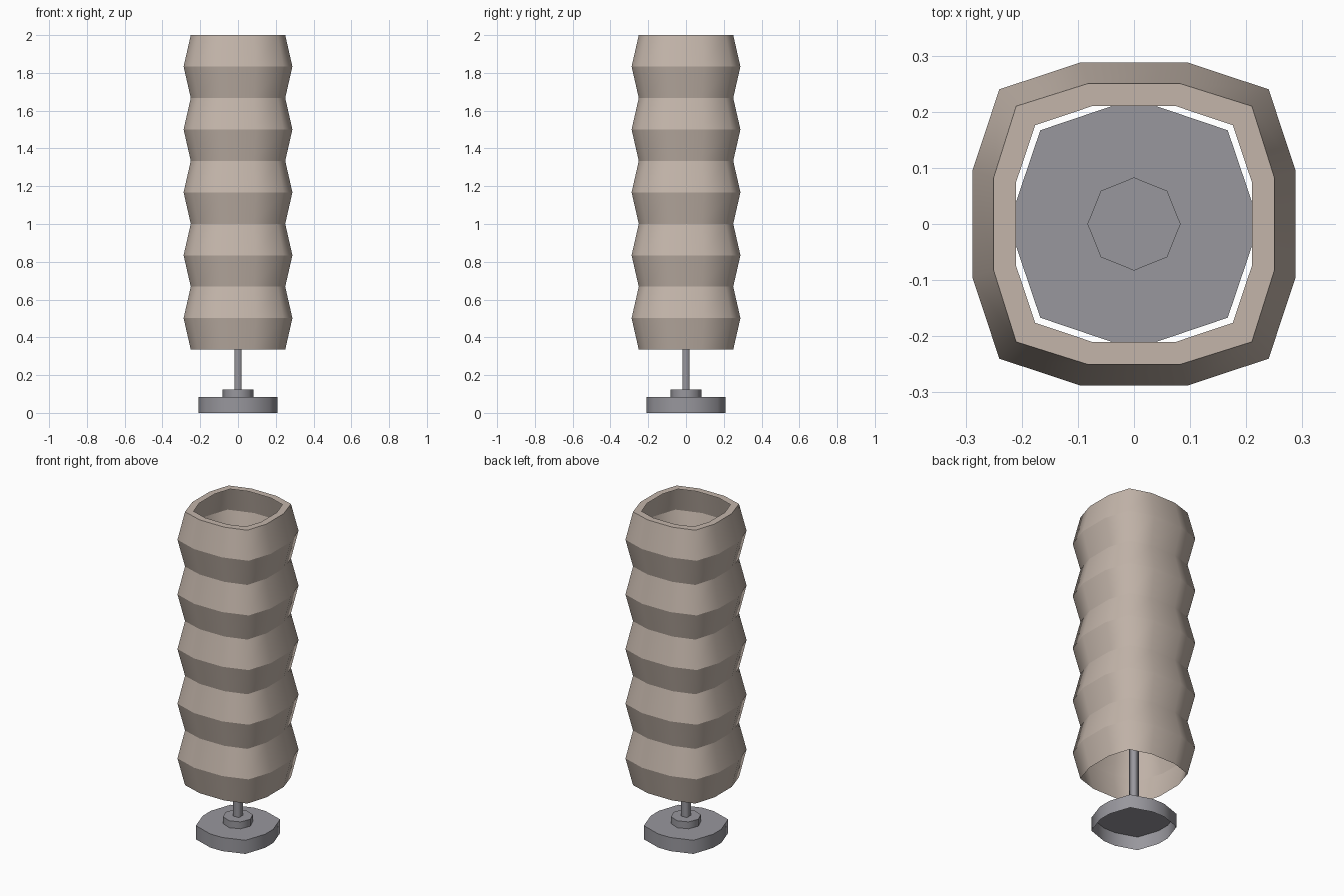
import bpy
import bmesh

cube = bpy.data.objects.get("Cube")
if cube:
    bpy.data.objects.remove(cube, do_unlink=True)


def material(name, rgb):
    mat = bpy.data.materials.new(name)
    mat.use_nodes = True
    mat.diffuse_color = (*rgb, 1)
    mat.node_tree.nodes["Principled BSDF"].inputs["Base Color"].default_value = (*rgb, 1)
    return mat


def squircle(side, flat, corner):
    """Twelve-sided rounded square: two points per side and one per corner."""
    points = []
    x, y, c = side, flat, corner
    for cx, sx in ((1, 0), (0, 1), (-1, 0), (0, -1)):
        # rotate one quarter of the outline to each side
        for px, py in ((x, -y), (x, y), (c, c)):
            points.append((px * cx - py * sx, px * sx + py * cx))
    return points


def loft(name, rings, mat, cap_top=False):
    """Skin (outline, z) rings; smooth around, sharp between the bands."""
    bm = bmesh.new()
    loops = [[bm.verts.new((x, y, z)) for x, y in outline] for outline, z in rings]
    n = len(loops[0])
    for low, high in zip(loops, loops[1:]):
        for i in range(n):
            j = (i + 1) % n
            bm.faces.new((low[i], low[j], high[j], high[i]))
    if cap_top:
        bm.faces.new(loops[-1])
    for face in bm.faces:
        face.smooth = True
    for loop in loops:
        for i in range(n):
            bm.edges.get((loop[i], loop[(i + 1) % n])).smooth = False
    mesh = bpy.data.meshes.new(name)
    bm.to_mesh(mesh)
    bm.free()
    mesh.materials.append(mat)
    obj = bpy.data.objects.new(name, mesh)
    bpy.context.collection.objects.link(obj)
    return obj


paper = material("warm paper", (0.546, 0.462, 0.402))
metal = material("grey metal", (0.314, 0.309, 0.337))

# Pleated shade, open below, with a flat inner lip at the top
narrow = squircle(0.25, 0.083, 0.21)
wide = squircle(0.288, 0.095, 0.24)
lip = squircle(0.21, 0.075, 0.176)
bottom, top, bands = 0.335, 2.0, 10
rings = [(wide if i % 2 else narrow, bottom + (top - bottom) * i / bands)
         for i in range(bands + 1)]
loft("shade", rings + [(lip, top)], paper)

# Foot, hollow underneath
foot = squircle(0.21, 0.04, 0.167)
loft("foot", [(foot, 0), (foot, 0.083)], metal, cap_top=True)

# Octagonal collar on the foot
r, d = 0.083, 0.059
collar = [(r, 0), (d, d), (0, r), (-d, d), (-r, 0), (-d, -d), (0, -r), (d, -d)]
loft("collar", [(collar, 0.083), (collar, 0.125)], metal, cap_top=True)

# Square pole, open at the top inside the shade
s = 0.019
pole = [(s, -s), (s, s), (-s, s), (-s, -s)]
loft("pole", [(pole, 0.125), (pole, 1.0)], metal)
